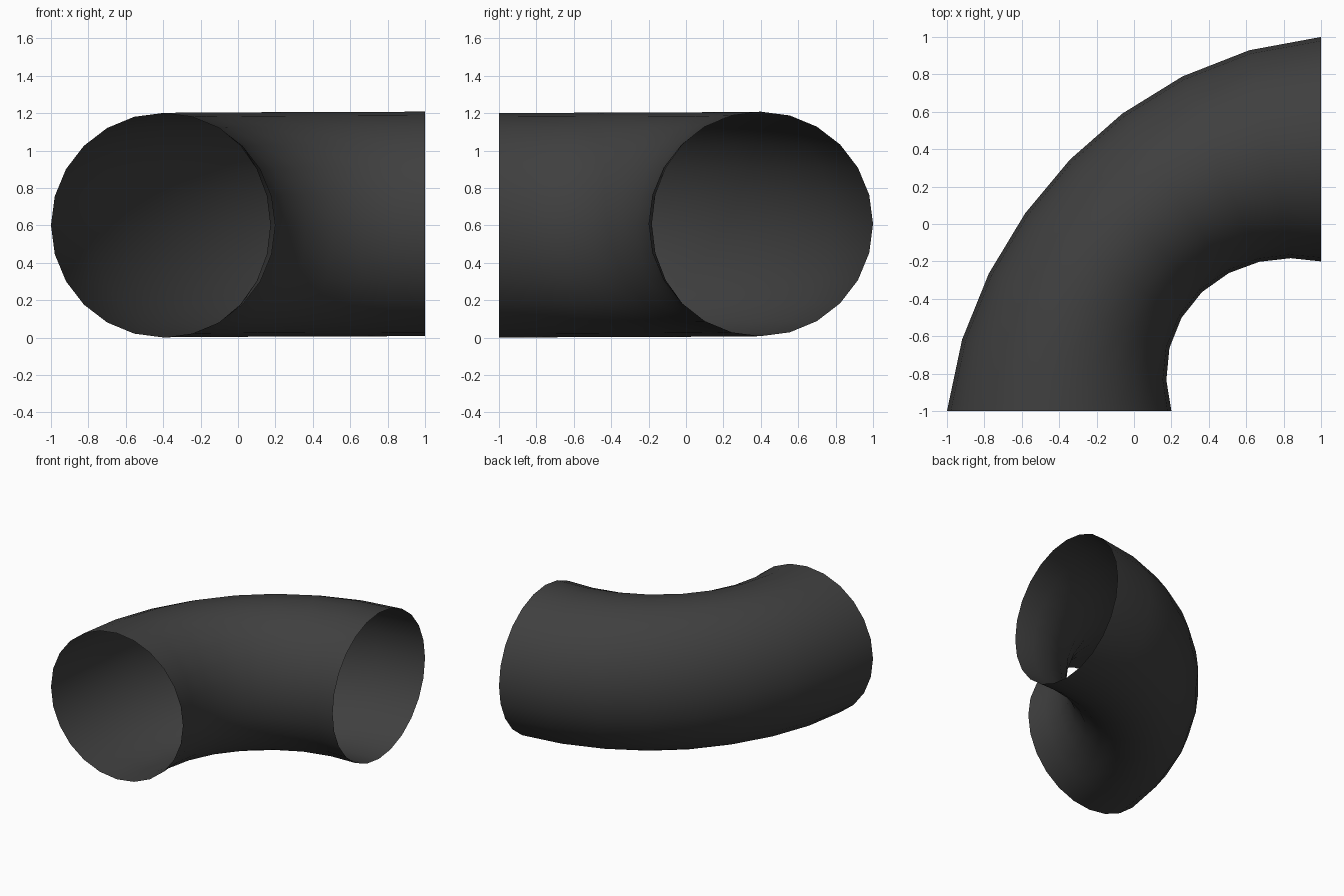
import bpy, bmesh
from math import sin, cos, pi

cube = bpy.data.objects.get("Cube")
if cube:
    bpy.data.objects.remove(cube, do_unlink=True)

SEGMENTS, SIDES = 8, 24
BEND, RADIUS = 1.4, 0.6

# Dark rubber material
rubber = bpy.data.materials.new("dark grey")
rubber.use_nodes = True
colour = (0.05, 0.05, 0.05, 1)
rubber.diffuse_color = colour
rubber.node_tree.nodes["Principled BSDF"].inputs["Base Color"].default_value = colour


def ring(bm, step):
    """One cross-section: a circle at the ends, squeezed sideways mid-bend."""
    t = step / SEGMENTS
    a = t * pi / 2
    half_width = RADIUS - 0.1 * sin(2 * a) - 0.007 * sin(4 * a)
    verts = []
    for i in range(SIDES):
        b = 2 * pi * i / SIDES
        r = BEND + half_width * cos(b)
        z = 0.601 + 0.007 * t + RADIUS * sin(b)
        verts.append(bm.verts.new((1 - r * cos(a), -1 + r * sin(a), z)))
    return verts


# Open quarter-turn pipe
bm = bmesh.new()
rings = [ring(bm, k) for k in range(SEGMENTS + 1)]
for near, far in zip(rings, rings[1:]):
    for i in range(SIDES):
        j = (i + 1) % SIDES
        bm.faces.new((near[i], far[i], far[j], near[j]))

# Make the faces point out of the pipe
bm.normal_update()
outer = rings[0][0].link_faces[0]
if outer.normal.x > 0:
    bmesh.ops.reverse_faces(bm, faces=bm.faces[:])

mesh = bpy.data.meshes.new("elbow_pipe")
bm.to_mesh(mesh)
bm.free()
mesh.materials.append(rubber)
mesh.shade_smooth()
pipe = bpy.data.objects.new("elbow_pipe", mesh)
bpy.context.collection.objects.link(pipe)
